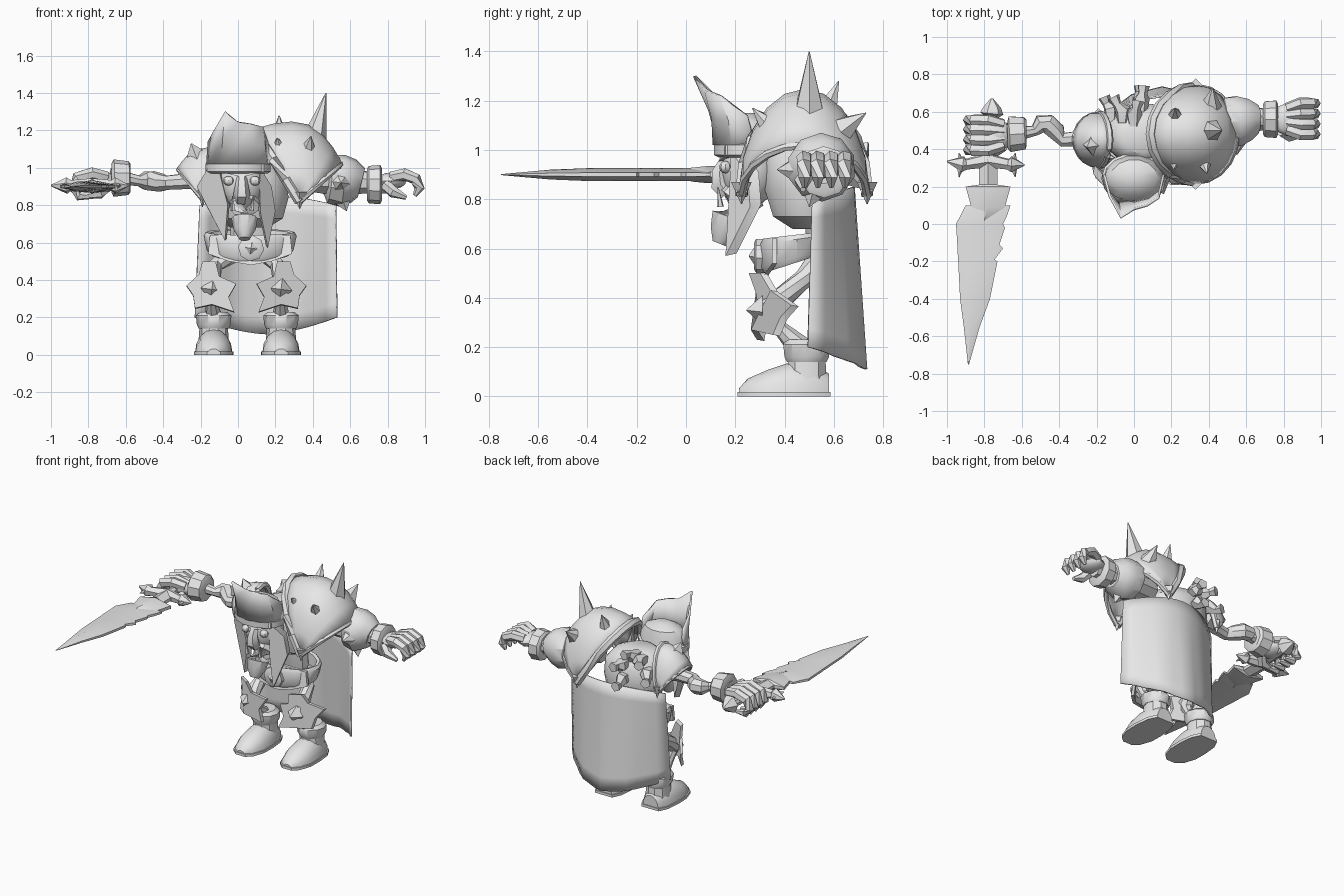
import bpy, bmesh, math
from math import sin, cos, pi
from mathutils import Vector as V

grey = bpy.data.materials.new("plain_grey")
grey.diffuse_color = (0.8, 0.8, 0.8, 1)


def make(name, verts, faces, thick=0):
    me = bpy.data.meshes.new(name)
    me.from_pydata([tuple(v) for v in verts], [], faces)
    bm = bmesh.new()
    bm.from_mesh(me)
    bmesh.ops.recalc_face_normals(bm, faces=bm.faces)
    bm.to_mesh(me)
    bm.free()
    me.materials.append(grey)
    ob = bpy.data.objects.new(name, me)
    bpy.context.collection.objects.link(ob)
    if thick:
        m = ob.modifiers.new("thickness", 'SOLIDIFY')
        m.thickness, m.offset = thick, 0
    return ob


def loft(name, rings, closed=True, thick=0, caps=True):
    """Skin over equal rings; open strips become sheets."""
    n = len(rings[0])
    faces = [(r*n+i, r*n+(i+1) % n, (r+1)*n+(i+1) % n, (r+1)*n+i)
             for r in range(len(rings)-1) for i in range(n if closed else n-1)]
    if closed and caps:
        faces += [tuple(range(n)), tuple((len(rings)-1)*n+i for i in range(n))]
    return make(name, [v for r in rings for v in r], faces, thick)


def tube(name, pts, n=8):
    """Tube through (x, y, z, radius) points."""
    P = [V(p[:3]) for p in pts]
    rings = []
    for i, p in enumerate(P):
        d = (P[min(i+1, len(P)-1)] - P[max(i-1, 0)]).normalized()
        a = d.cross(V((0.13, 0.31, 1)) if abs(d.z) < 0.8 else V((0, 1, 0.1))).normalized()
        b = d.cross(a)
        rings.append([p + (a*cos(2*pi*k/n) + b*sin(2*pi*k/n))*pts[i][3] for k in range(n)])
    return loft(name, rings)


def stack(name, rows, n=14):
    """Upright body from (z, cx, cy, rx, ry) ellipses."""
    return loft(name, [[(cx+rx*cos(2*pi*k/n), cy+ry*sin(2*pi*k/n), z) for k in range(n)]
                       for z, cx, cy, rx, ry in rows])


def blob(name, c, s, n=12):
    return stack(name, [(c[2]+s[2]*sin(a), c[0], c[1], s[0]*cos(a), s[1]*cos(a))
                        for a in [(-.5+k/8)*pi*.99 for k in range(9)]], n)


def spike(name, base, tip, r, n=6):
    return tube(name, [(*base, r), (*tip, 0.002)], n)


def prism(name, pts, off):
    return loft(name, [[V(p) for p in pts], [V(p)+V(off) for p in pts]])


# torso, waist and a belt that dips at the front
stack("torso", [(.68, .06, .5, .1, .07), (.73, .06, .49, .18, .14), (.84, .05, .48, .22, .165),
                (.95, .05, .48, .21, .165), (1.02, .04, .47, .16, .13), (1.05, .03, .46, .09, .08)])
stack("waist", [(.5, .06, .55, .08, .04), (.58, .06, .55, .1, .06), (.7, .06, .54, .1, .06)], 10)
belt = []
for dz, grow in ((-.045, -.005), (-.03, .008), (.03, .012), (.045, 0), (.04, -.02), (-.04, -.02), (-.045, -.005)):
    belt.append([(.065+(.225+grow+.012*(dz > 0))*cos(a), .45+(.14+grow)*sin(a),
                  .6+.03*sin(a)+dz*(1.25-.3*sin(a))) for a in [2*pi*k/14 for k in range(14)]])
loft("belt", belt, caps=False)
prism("belt_front_plate", [(-.15, .35, .64), (.28, .35, .64), (.29, .35, .54), (.18, .32, .5),
                           (.07, .31, .48), (-.05, .32, .5), (-.16, .35, .54)], (0, .02, 0))
tube("medallion_rim", [(.07, .33, .57, .07), (.07, .285, .57, .07), (.07, .275, .57, .052)], 8)
spike("medallion_gem", (.07, .28, .57), (.07, .255, .57), .04, 4)

# legs, knee guards and boots
star = [(.05, .5), (.07, .43), (.135, .37), (.1, .32), (.09, .25), (0, .27), (-.12, .23),
        (-.09, .31), (-.13, .38), (-.04, .42), (-.02, .5)]
for side, cx, kx, s in (("right", -.13, -.14, -1), ("left", .23, .23, 1)):
    tube(side+"_thigh", [(.06+s*.09, .53, .54, .05), (kx-s*.02, .48, .48, .04), (kx, .39, .4, .045), (kx, .34, .35, .05)])
    tube(side+"_shin", [(kx, .34, .36, .045), (kx, .38, .28, .03), (cx, .46, .2, .05)])
    prism(side+"_knee_guard", [(kx+s*x, .288+max(0, x)*1.05+max(0, -x)*.3-abs(z-.36)*.28, z) for x, z in star],
          (0, .03, -.005))
    spike(side+"_knee_spike", (kx, .31, .35), (kx, .245, .35), .06, 4)
    stack(side+"_boot_cuff", [(.14, cx, .49, .08, .085), (.16, cx, .49, .09, .095),
                              (.21, cx, .485, .095, .095), (.23, cx, .48, .07, .08)], 10)
    stack(side+"_ankle", [(.02, cx, .49, .085, .085), (.16, cx, .49, .075, .08)], 10)
    rows = [(.215, .03, .02), (.25, .07, .06), (.33, .098, .095), (.42, .1, .125), (.52, .09, .12), (.58, .06, .08)]
    loft(side+"_boot", [[(cx+w*cos(pi*k/8), y, .012+h*sin(pi*k/8)) for k in range(9)] for y, w, h in rows])
    loft(side+"_sole", [[(cx+(w+.006)*q, y+(y-.4)*.03, z) for q, z in ((-1, 0), (1, 0), (1, .018), (-1, .018))]
                        for y, w, h in rows])

# cape wraps the back and drops to a wavy hem
cape = []
for r in range(9):
    t = r/8
    row = []
    for k in range(15):
        u = k/7-1
        bow = 1-abs(u)**2
        top, hem = .8+.05*bow, .2-.09*(1-abs(u)**1.6)
        row.append((.16-.01*t+u*(.363+.015*t), .515-.02*t+bow*(.165+.065*t)+.006*t*sin(k*2),
                    top+(hem-top)*t))
    cape.append(row)
loft("cape", cape, closed=False, thick=.01)


def pauldron(name, ym, ry, low, inner, outer, bulge, rim):
    """Domed shoulder shell; low, inner and outer are (x, z)."""
    def pt(u, v):
        s = sin(pi*u)
        w = s*sin(pi*v)*bulge
        d = 1 if outer[0] > inner[0] else -1
        ex = inner[0]+(outer[0]-inner[0])*v
        ez = inner[1]+(outer[1]-inner[1])*v
        return V((low[0]+(ex-low[0])*s+w*.4*d, ym-ry*cos(pi*u), low[1]+(ez-low[1])*s+w*.9))
    loft(name+"_shell", [[pt(.02+.96*i/10, j/6) for j in range(7)] for i in range(11)],
         closed=False, thick=.02)
    for tag, v, r in (("inner_rim", 0, rim), ("outer_rim", 1, rim*.6)):
        tube(name+"_"+tag, [(*pt(i/10, v), r) for i in range(11)], 6)
    for e in (0, 1):
        p = pt(e, 0)
        spike(name+"_rim_point", p+V((0, 0, .05)), p-V((0, 0, .04)), rim*1.5, 4)


pauldron("left_pauldron", .48, .255, (.33, .82), (.09, 1.2), (.55, 1.02), .125, .028)
pauldron("right_pauldron", .45, .14, (-.19, .83), (-.13, 1.1), (-.32, .99), .035, .02)
for base, tip, r in (((.41, .5, 1.16), (.47, .5, 1.4), .065), ((.37, .35, 1.08), (.39, .27, 1.17), .055),
                     ((.22, .57, 1.16), (.22, .62, 1.28), .05), ((.41, .63, 1.08), (.42, .73, 1.15), .06),
                     ((.22, .35, 1.1), (.21, .29, 1.16), .045)):
    spike("left_pauldron_spike", base, tip, r)
spike("right_pauldron_spike", (-.21, .43, 1.03), (-.25, .41, 1.13), .085, 4)

# ragged trophies on the upper back
for x, y, z, dx, dz in ((.04, .64, .99, .01, .01), (-.06, .58, 1.02, -.05, .01), (.0, .56, 1.03, .02, .03),
                        (-.12, .58, .95, -.04, -.03), (.03, .64, .9, 0, -.03)):
    tube("back_trophy", [(x, y-.04, z, .03), (x, y+.03, z, .045), (x+dx*.6, y+.06, z+dz, .025),
                         (x+dx, y+.1, z+dz, .035)], 5)

# head with long jaw
tube("neck", [(.04, .46, .96, .09), (.02, .3, .92, .09)])
blob("skull", (.02, .26, .92), (.13, .12, .15))
prism("brow", [(-.1, .16, .98), (.02, .13, .95), (.14, .16, .98), (.14, .16, 1.02), (-.1, .16, 1.02)], (0, .05, 0))
tube("nose", [(.02, .16, .96, .025), (.02, .135, .91, .035), (.02, .14, .86, .045), (.02, .17, .83, .04)], 6)
for x in (-.05, .09):
    blob("eye", (x, .16, .93), (.03, .025, .025), 8)
    spike("tusk", (x*.7+.01, .14, .77), (x*.8+.01, .13, .85), .014, 5)
tube("jaw", [(.03, .26, .84, .085), (.035, .2, .79, .08), (.035, .17, .73, .07), (.035, .155, .67, .06),
             (.035, .135, .62, .03)], 10)
prism("right_cheek_guard", [(-.16, .2, 1.0), (-.22, .27, .9), (-.16, .26, .78), (-.07, .17, .61),
                            (-.055, .18, .8), (-.1, .18, .98)], (.01, .045, .01))
prism("left_cheek_guard", [(.12, .18, 1.0), (.18, .25, .9), (.2, .26, .77), (.16, .16, .57),
                           (.12, .18, .76), (.115, .18, .92)], (-.01, .045, .01))

# helmet and its tall flared crest
stack("helmet", [(.98, 0, .25, .165, .125), (1.07, 0, .24, .16, .12), (1.12, 0, .25, .125, .095),
                 (1.15, 0, .25, .05, .04)])
stack("helmet_band", [(.97, 0, .25, .16, .12), (.98, 0, .245, .175, .135), (1.02, 0, .245, .175, .135),
                      (1.03, 0, .245, .16, .12)])
low = [(.165*sin(a), .24-.125*cos(a), 1.02) for a in [1.7*(k/3-1) for k in range(7)]]
high = list(zip((-.155, -.13, -.07, 0, .07, .13, .155), (.25, .15, .035, .08, .1, .14, .25),
                (1.14, 1.19, 1.3, 1.245, 1.235, 1.22, 1.14)))
mid = [(V(a)+V(b))/2+V((0, .012, 0)) for a, b in zip(low, high)]
loft("helmet_crest", [low, mid, high], closed=False, thick=.014)

# right arm and gripping hand
tube("right_arm", [(-.18, .47, .94, .07), (-.26, .46, .93, .045), (-.38, .45, .92, .04), (-.41, .49, .92, .05),
                   (-.46, .535, .93, .055), (-.5, .535, .93, .05), (-.53, .5, .93, .03), (-.58, .49, .94, .035),
                   (-.68, .48, .94, .06)])
tube("right_bracer", [(-.575, .485, .945, .075), (-.585, .485, .945, .09), (-.665, .48, .945, .1),
                      (-.675, .48, .945, .08)], 10)
blob("right_palm", (-.74, .475, .93), (.09, .09, .055), 8)
for y in (.395, .45, .505, .555):
    tube("right_finger", [(-.7, .48+(y-.48)*.7, .95, .03), (-.78, y, .97, .033), (-.86, y, .945, .033),
                          (-.885, y, .89, .03), (-.85, y, .85, .027), (-.78, y, .845, .012)], 6)
tube("right_thumb", [(-.7, .42, .9, .033), (-.74, .39, .865, .033), (-.81, .39, .85, .017)], 6)

# left arm, elbow cup and open hand
tube("left_arm", [(.3, .5, .96, .08), (.45, .53, .94, .08), (.6, .56, .93, .075), (.7, .56, .92, .06), (.8, .56, .91, .05)])
tube("left_elbow_cup", [(.46, .54, .94, .08), (.49, .55, .94, .13), (.56, .55, .93, .14), (.62, .56, .93, .115),
                        (.66, .56, .92, .08)], 10)
spike("left_cup_stud", (.55, .44, .92), (.55, .37, .92), .055, 6)
spike("left_cup_point", (.56, .52, .83), (.58, .5, .77), .05, 4)
tube("left_bracer", [(.69, .56, .91, .085), (.7, .56, .91, .1), (.76, .56, .91, .105), (.77, .56, .91, .085)], 10)
blob("left_palm", (.82, .56, .93), (.08, .09, .045), 8)
for y in (.48, .535, .59, .645):
    tube("left_finger", [(.82, .56+(y-.56)*.7, .95, .03), (.89, y, .965, .033), (.95, y, .94, .032),
                         (.97, y, .89, .028), (.945, y, .85, .01)], 6)
tube("left_thumb", [(.79, .5, .91, .033), (.83, .47, .87, .032), (.9, .475, .84, .012)], 6)


# sword: six-sided sections of (y, left, ridge, right, half thickness)
def section(name, rows):
    loft(name, [[(l, y, .9+t*.3), (m, y, .9+t), (r, y, .9+t*.3), (r, y, .9-t*.3), (m, y, .9-t), (l, y, .9-t*.3)]
                for y, l, m, r, t in rows])


section("blade", [(-.75, -.888, -.885, -.882, .002), (-.55, -.91, -.875, -.825, .02), (-.4, -.93, -.86, -.77, .026),
                  (-.2, -.94, -.845, -.73, .027), (-.19, -.94, -.845, -.745, .027), (-.13, -.945, -.84, -.7, .027),
                  (-.11, -.945, -.84, -.72, .027), (-.02, -.95, -.83, -.69, .027), (0, -.953, -.825, -.7, .027),
                  (.04, -.93, -.82, -.68, .027), (.1, -.9, -.8, -.66, .02)])
section("blade_collar", [(.02, -.81, -.8, -.79, .028), (.09, -.87, -.785, -.69, .035), (.2, -.9, -.78, -.66, .035),
                         (.21, -.83, -.78, -.73, .035), (.33, -.83, -.78, -.73, .04)])
tube("sword_grip", [(-.78, .3, .905, .03), (-.765, .6, .905, .03)])
tube("pommel", [(-.765, .57, .905, .03), (-.76, .59, .905, .062), (-.76, .62, .905, .05), (-.76, .67, .905, .008)], 6)
for s, end in ((-1, -1.0), (1, -.585)):
    hub = -.785+s*.11
    tube("crossguard", [(-.785, .34, .905, .04), (hub, .32, .905, .03), (hub+s*.02, .32, .905, .045),
                        (end, .315+.02*(s < 0), .905, .004)], 6)
    for dy in (-.07, .06):
        spike("guard_barb", (hub+s*.03, .32, .905), (hub+s*.04, .32+dy, .905), .025, 4)

# smooth shading with crisp edges
bpy.ops.object.select_all(action='SELECT')
bpy.context.view_layer.objects.active = bpy.context.scene.objects[0]
bpy.ops.object.shade_smooth_by_angle(angle=math.radians(35))
